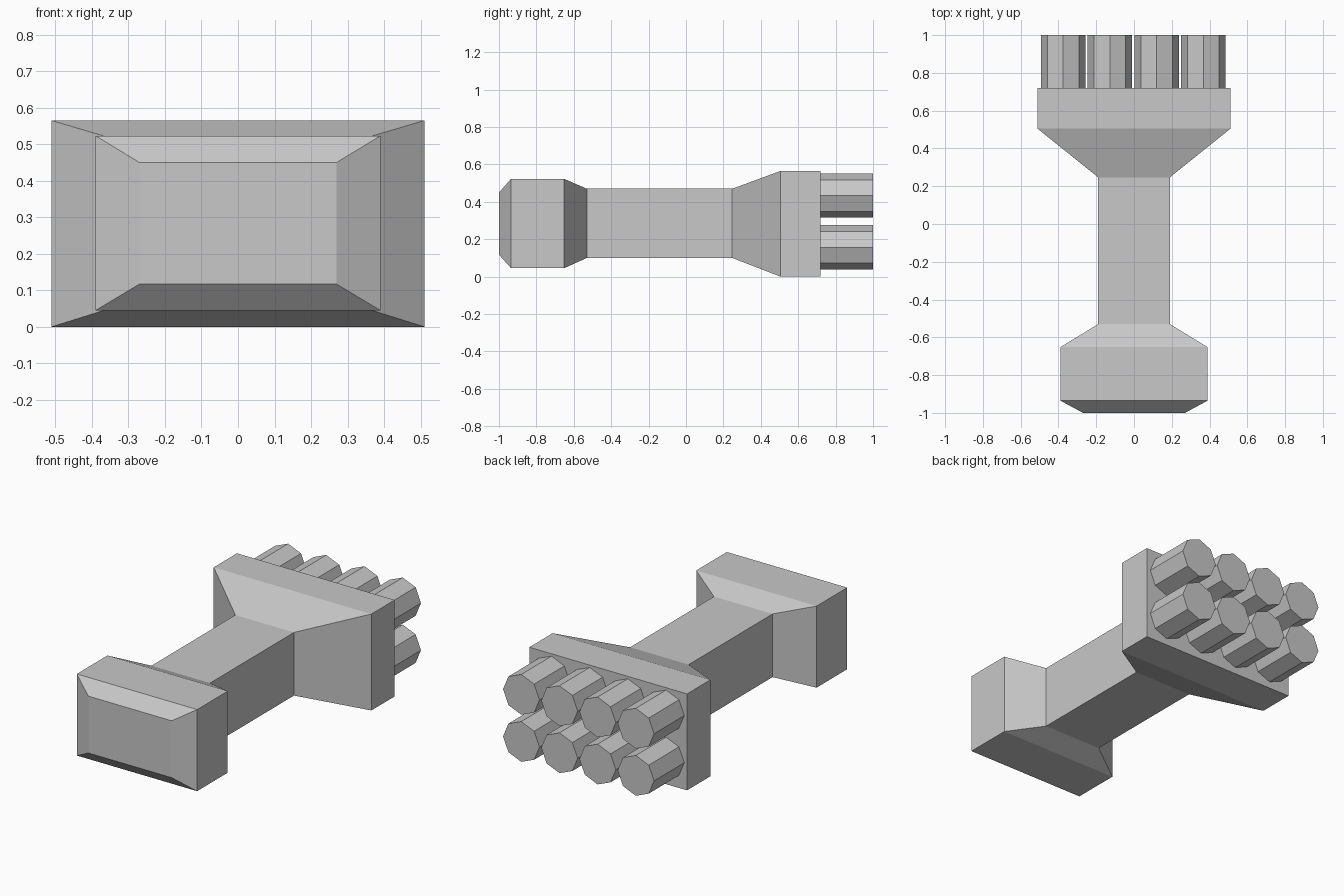
import bpy, bmesh
from math import pi
from mathutils import Matrix

cube = bpy.data.objects.get("Cube")
if cube:
    bpy.data.objects.remove(cube, do_unlink=True)

# One plain grey for the whole model
grey = bpy.data.materials.new("plain_grey")
grey.use_nodes = True
colour = (0.58, 0.58, 0.58, 1)
grey.diffuse_color = colour
grey.node_tree.nodes["Principled BSDF"].inputs["Base Color"].default_value = colour


def make_object(name, bm):
    bmesh.ops.recalc_face_normals(bm, faces=bm.faces)
    mesh = bpy.data.meshes.new(name)
    bm.to_mesh(mesh)
    bm.free()
    mesh.materials.append(grey)
    obj = bpy.data.objects.new(name, mesh)
    bpy.context.collection.objects.link(obj)
    return obj


def loft(name, sections):
    """Join rectangular sections (y, half width, bottom, top) along y."""
    bm = bmesh.new()
    rings = []
    for y, w, low, high in sections:
        corners = ((-w, low), (w, low), (w, high), (-w, high))
        rings.append([bm.verts.new((x, y, z)) for x, z in corners])
    for a, b in zip(rings, rings[1:]):
        for i in range(4):
            j = (i + 1) % 4
            bm.faces.new((a[i], a[j], b[j], b[i]))
    bm.faces.new(rings[0])
    bm.faces.new(rings[-1])
    return make_object(name, bm)


def peg(name, x, z, start=0.715, end=1.0, radius=0.118):
    """Octagonal rod pointing backwards."""
    bm = bmesh.new()
    place = Matrix.Translation((x, (start + end) / 2, z)) @ Matrix.Rotation(pi / 2, 4, "X")
    bmesh.ops.create_cone(bm, cap_ends=True, segments=8, radius1=radius,
                          radius2=radius, depth=end - start, matrix=place)
    return make_object(name, bm)


# Body: chamfered front block, narrow neck, flared rear plate
loft("body", [
    (-1.0, 0.27, 0.117, 0.45),
    (-0.935, 0.39, 0.045, 0.523),
    (-0.652, 0.39, 0.045, 0.523),
    (-0.53, 0.19, 0.10, 0.47),
    (0.247, 0.19, 0.10, 0.47),
    (0.505, 0.511, 0.0, 0.565),
    (0.72, 0.511, 0.0, 0.565),
])

# Two rows of four pegs on the rear plate
for row, z in (("lower", 0.157), ("upper", 0.433)):
    for col in range(4):
        peg(f"{row}_peg_{col + 1}", -0.375 + 0.2475 * col, z)
